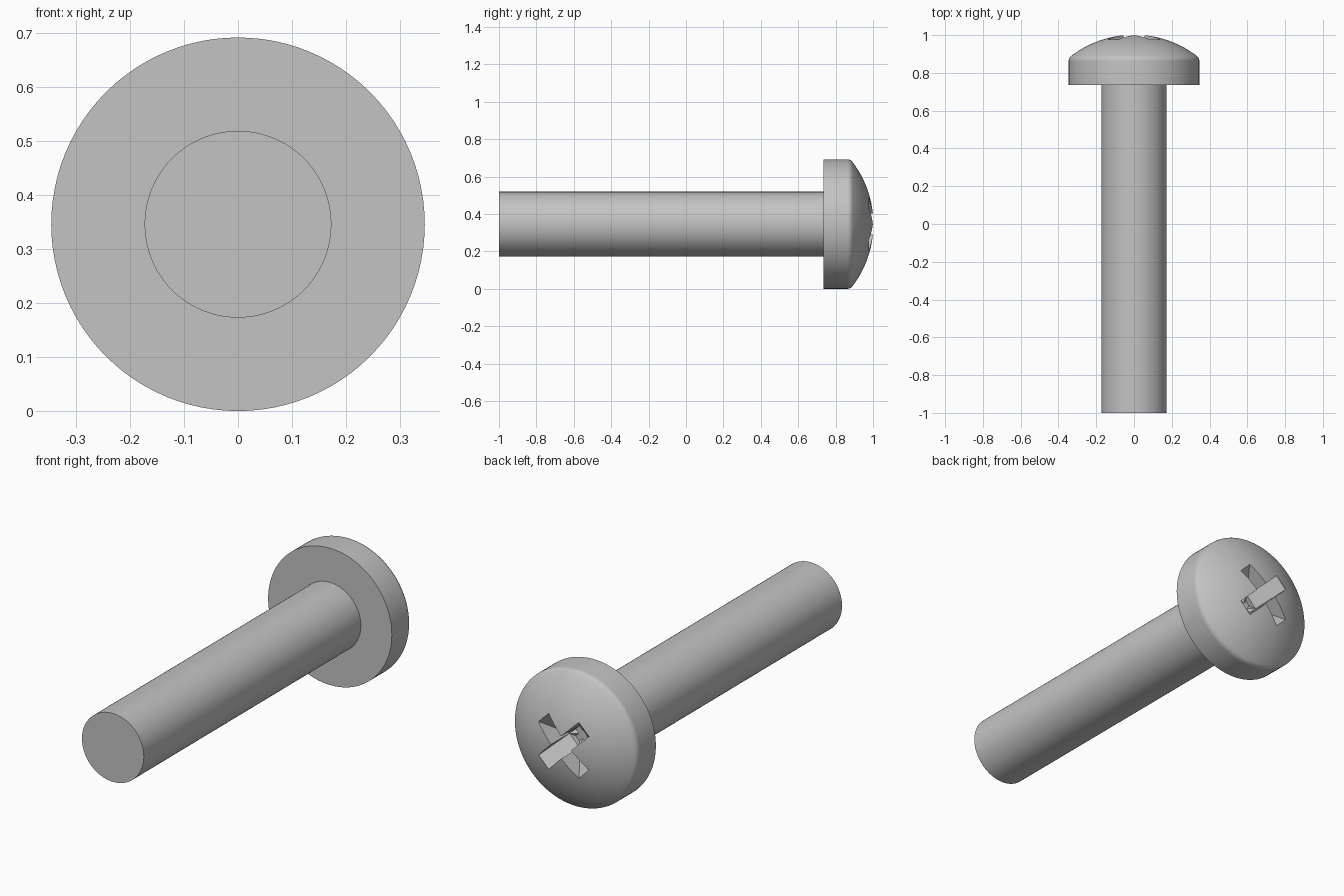
import bpy, bmesh
from math import sin, cos, asin, pi, radians, sqrt
from mathutils import Matrix, Vector

cube = bpy.data.objects.get("Cube")
if cube:
    bpy.data.objects.remove(cube, do_unlink=True)

AXIS_Z = 0.346      # height of the screw's axis
HEAD_R = 0.346
SHAFT_R = 0.173
HEAD_Y = 0.735      # underside of the head
TOP_Y = 1.002       # crown of the dome
DOME_R = 0.55

steel = bpy.data.materials.new("steel grey")
steel.use_nodes = True
colour = (0.55, 0.55, 0.55, 1)
steel.diffuse_color = colour
steel.node_tree.nodes["Principled BSDF"].inputs["Base Color"].default_value = colour


def add_object(name, bm):
    bmesh.ops.recalc_face_normals(bm, faces=bm.faces)
    mesh = bpy.data.meshes.new(name)
    bm.to_mesh(mesh)
    bm.free()
    mesh.materials.append(steel)
    obj = bpy.data.objects.new(name, mesh)
    bpy.context.collection.objects.link(obj)
    return obj


def lathe(name, profile, sides=96):
    """Spin (radius, y) points about the screw's axis."""
    bm = bmesh.new()
    verts = [bm.verts.new((r, y, AXIS_Z)) for r, y in profile]
    edges = [bm.edges.new(pair) for pair in zip(verts, verts[1:])]
    bmesh.ops.spin(bm, geom=verts + edges, cent=(0, 0, AXIS_Z), axis=(0, 1, 0),
                   angle=2 * pi, steps=sides, use_merge=True)
    bmesh.ops.remove_doubles(bm, verts=bm.verts, dist=1e-5)
    return add_object(name, bm)


def slot_cutter(name, angle):
    """Wedge that narrows to the bottom of the recess."""
    half, width = 0.16, 0.08
    outline = [(-half, 1.1), (-half, 0.975), (-0.015, 0.825),
               (0.015, 0.825), (half, 0.975), (half, 1.1)]
    bm = bmesh.new()
    face = bm.faces.new([bm.verts.new((x, y, -width / 2)) for x, y in outline])
    side = bmesh.ops.extrude_face_region(bm, geom=[face])["geom"]
    bmesh.ops.translate(bm, vec=(0, 0, width),
                        verts=[v for v in side if isinstance(v, bmesh.types.BMVert)])
    bm.transform(Matrix.Translation(Vector((0, 0, AXIS_Z))) @ Matrix.Rotation(angle, 4, "Y"))
    cutter = add_object(name, bm)
    cutter.hide_render = True
    return cutter


def shade(obj):
    bpy.ops.object.select_all(action="DESELECT")
    obj.select_set(True)
    bpy.context.view_layer.objects.active = obj
    bpy.ops.object.shade_smooth_by_angle(angle=radians(30))


# Head: flat underside, straight rim, small fillet, shallow dome
fillet = 0.035
centre_y = TOP_Y - DOME_R
fillet_r = HEAD_R - fillet
fillet_y = centre_y + sqrt((DOME_R - fillet) ** 2 - fillet_r ** 2)
rim_angle = asin(fillet_r / (DOME_R - fillet))     # measured from the axis
profile = [(0, HEAD_Y), (HEAD_R, HEAD_Y)]
for i in range(7):
    a = pi / 2 + (rim_angle - pi / 2) * i / 6
    profile.append((fillet_r + fillet * sin(a), fillet_y + fillet * cos(a)))
for i in range(1, 15):
    a = rim_angle * (1 - i / 14)
    profile.append((DOME_R * sin(a), centre_y + DOME_R * cos(a)))
head = lathe("head", profile)

# Cross recess cut diagonally into the dome
cutters = [slot_cutter("recess_cutter_" + side, angle)
           for side, angle in (("a", pi / 4), ("b", -pi / 4))]
for cutter in cutters:
    mod = head.modifiers.new("recess", "BOOLEAN")
    mod.operation = "DIFFERENCE"
    mod.solver = "EXACT"
    mod.object = cutter
bpy.context.view_layer.objects.active = head
for mod in list(head.modifiers):
    bpy.ops.object.modifier_apply(modifier=mod.name)
for cutter in cutters:
    bpy.data.objects.remove(cutter, do_unlink=True)
shade(head)

# Plain cylindrical shaft
shaft = lathe("shaft", [(0, -1), (SHAFT_R, -1), (SHAFT_R, HEAD_Y + 0.01), (0, HEAD_Y + 0.01)])
shade(shaft)
